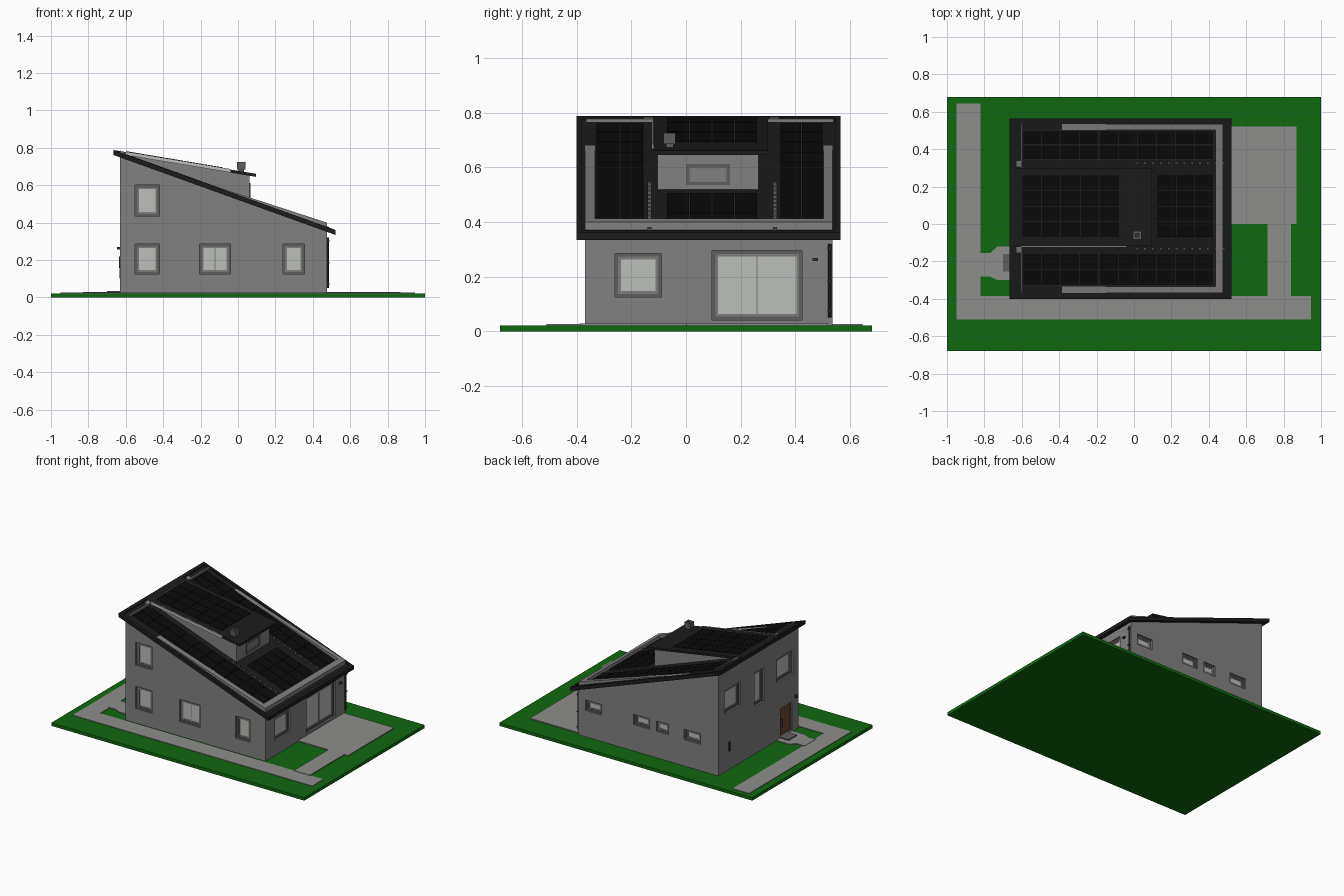
import bpy, bmesh
from mathutils import Vector

if "Cube" in bpy.data.objects:
    bpy.data.objects.remove(bpy.data.objects["Cube"])


def mat(name, r, g, b):
    m = bpy.data.materials.new(name)
    m.diffuse_color = (r, g, b, 1)
    m.use_nodes = True
    m.node_tree.nodes["Principled BSDF"].inputs["Base Color"].default_value = m.diffuse_color
    return m


GRASS = mat("grass", .005, .14, .005)
PAVING = mat("paving", .27, .27, .26)
WALL = mat("wall_render", .22, .22, .22)
TRIM = mat("frame_dark", .11, .11, .11)
SASH = mat("frame_light", .2, .2, .2)
GLASS = mat("glass", .5, .52, .48)
ROOF = mat("roof_dark", .012, .012, .012)
PANEL = mat("panel_black", .003, .003, .003)
SEAM = mat("panel_seam", .03, .03, .03)
WOOD = mat("door_wood", .16, .06, .025)
METAL = mat("dark_metal", .03, .03, .03)


def finish(name, bm, m):
    bmesh.ops.recalc_face_normals(bm, faces=bm.faces)
    me = bpy.data.meshes.new(name)
    bm.to_mesh(me)
    bm.free()
    ob = bpy.data.objects.new(name, me)
    bpy.context.collection.objects.link(ob)
    if m:
        me.materials.append(m)
    return ob


def extrude(bm, pts, vec):
    f = bm.faces.new([bm.verts.new(p) for p in pts])
    r = bmesh.ops.extrude_face_region(bm, geom=[f])
    bmesh.ops.translate(bm, vec=vec, verts=[v for v in r["geom"] if isinstance(v, bmesh.types.BMVert)])


def prisms(name, items, m):
    """Each item: (xz profile, y0, y1)."""
    bm = bmesh.new()
    for prof, y0, y1 in items:
        extrude(bm, [(x, y0, z) for x, z in prof], (0, y1 - y0, 0))
    return finish(name, bm, m)


def boxes(name, items, m):
    """Each item: two opposite corners."""
    out = []
    for a, b in items:
        (x0, x1), (y0, y1), (z0, z1) = [sorted(p) for p in zip(a, b)]
        out.append(([(x0, z0), (x1, z0), (x1, z1), (x0, z1)], y0, y1))
    return prisms(name, out, m)


def plate(name, pts, z0, z1, m):
    bm = bmesh.new()
    extrude(bm, [(x, y, z0) for x, y in pts], (0, 0, z1 - z0))
    return finish(name, bm, m)


def main_z(x):
    return .785 - .36 * (x + .665)


def dormer_z(x):
    return .787 - .167 * (x + .66)


def slab(f, x0, x1, y0, y1, d0, d1):
    return ([(x0, f(x0) + d0), (x1, f(x1) + d0), (x1, f(x1) + d1), (x0, f(x0) + d1)], y0, y1)


# Ground and paving
boxes("lawn", [((-1, -.68, 0), (1, .68, .022))], GRASS)
plate("perimeter_path", [(-.95, -.51), (.945, -.51), (.945, -.385), (-.82, -.385), (-.82, .645), (-.95, .645)],
      .015, .026, PAVING)
plate("terrace", [(.45, 0), (.715, 0), (.715, -.39), (.84, -.39), (.84, 0), (.87, 0), (.87, .52), (.45, .52)],
      .015, .029, PAVING)
plate("entrance_path", [(-.83, -.28), (-.77, -.28), (-.73, -.30), (-.62, -.30), (-.62, -.12),
                        (-.73, -.12), (-.77, -.155), (-.83, -.155)], .015, .028, PAVING)
boxes("door_step", [((-.70, -.255, .02), (-.62, -.16, .035))], TRIM)

# Hollow walls
walls = prisms("walls", [([(-.63, .015), (.475, .015), (.475, .40), (-.63, .76)], -.37, .535)], WALL)
room = prisms("room_cutter", [([(-.595, .04), (.437, .04), (.437, .9), (-.595, .9)], -.333, .503)], None)
cutters = [room]

# Positions on a wall: u along it, d inward, z up
SIDES = {
    "front": lambda u, d, z: (u, -.37 + d, z),
    "back": lambda u, d, z: (u, .535 - d, z),
    "left": lambda u, d, z: (-.63 + d, u, z),
    "right": lambda u, d, z: (.475 - d, u, z),
    "dormer": lambda u, d, z: (.062 - d, u, z),
}


def frame(name, P, u0, u1, z0, z1, w, d0, d1, m, extra=()):
    bars = [(u0, u0 + w, z0, z1), (u1 - w, u1, z0, z1),
            (u0 + w, u1 - w, z0, z0 + w), (u0 + w, u1 - w, z1 - w, z1)] + list(extra)
    return boxes(name, [(P(a, d0, c), P(b, d1, e)) for a, b, c, e in bars], m)


def window(name, side, u0, u1, z0, z1, mullion=False, cut=True, w=.012):
    P = SIDES[side]
    r = .012 if cut else -.004
    if cut:
        cutters.append(boxes(name + "_cutter", [(P(u0, -.03, z0), P(u1, .06, z1))], None))
    frame(name + "_frame", P, u0, u1, z0, z1, w, r, r + .024, TRIM)
    mid = (u0 + u1) / 2
    extra = [(mid - .002, mid + .002, z0 + w, z1 - w)] if mullion else []
    frame(name + "_sash", P, u0 + w, u1 - w, z0 + w, z1 - w, w * .8, r + .003, r + .02, SASH, extra)
    boxes(name + "_glass", [(P(u0 + w, r + .006, z0 + w), P(u1 - w, r + .012, z1 - w))], GLASS)


# Windows on every side
for i, (side, u0, u1, z0, z1, mu) in enumerate([
        ("front", -.55, -.42, .435, .60, 0), ("front", -.55, -.42, .125, .285, 0),
        ("front", -.205, -.04, .125, .285, 1), ("front", .24, .355, .125, .285, 0),
        ("right", -.26, -.09, .125, .285, 0), ("right", .095, .425, .042, .295, 1),
        ("back", -.49, -.36, .21, .285, 0), ("back", -.235, -.14, .21, .285, 0),
        ("back", -.085, .04, .21, .285, 0), ("back", .295, .42, .21, .285, 0),
        ("left", .285, .466, .435, .60, 0), ("left", .02, .125, .36, .60, 0),
        ("left", -.306, -.125, .435, .60, 0)]):
    window(f"window_{i + 1}", side, u0, u1, z0, z1, mu)

# Front door, handle and small wall fittings
L = SIDES["left"]
cutters.append(boxes("door_cutter", [(L(-.30, -.03, .03), L(-.165, .06, .235))], None))
frame("door_frame", L, -.30, -.165, .03, .235, .008, .01, .035, TRIM)
boxes("front_door", [(L(-.292, .015, .03), L(-.173, .03, .227))], WOOD)
boxes("door_handle", [(L(-.19, -.004, .10), L(-.185, .015, .15))], METAL)
boxes("letter_box", [(L(.405, -.007, .155), L(.418, .002, .22))], METAL)
boxes("entrance_lamp", [(L(-.345, -.018, .255), L(-.325, .002, .27))], METAL)
R = SIDES["right"]
boxes("terrace_lamp", [(R(.462, -.012, .257), R(.482, .002, .268))], METAL)
bm = bmesh.new()
bmesh.ops.create_cone(bm, cap_ends=True, segments=10, radius1=.006, radius2=.006, depth=.27)
bmesh.ops.translate(bm, vec=(.481, .526, .185), verts=bm.verts)
finish("downpipe", bm, METAL)
boxes("downpipe_brackets", [((.47, .518, z), (.49, .534, z + .008)) for z in (.07, .18, .30)], METAL)

# Cut the openings
bpy.context.view_layer.objects.active = walls
for c in cutters:
    md = walls.modifiers.new("cut", "BOOLEAN")
    md.operation, md.solver, md.object = "DIFFERENCE", "EXACT", c
    bpy.ops.object.modifier_apply(modifier=md.name)
    bpy.data.objects.remove(c)

# Main roof with raised border
X0, X1, Y0, Y1 = -.665, .52, -.40, .565
prisms("main_roof", [slab(main_z, X0, X1, Y0, Y1, -.022, -.004)], ROOF)
prisms("roof_border", [slab(main_z, X0, X1, Y0, Y0 + .02, -.024, .003),
                       slab(main_z, X0, X1, Y1 - .02, Y1, -.024, .003),
                       slab(main_z, X0, X0 + .02, Y0, Y1, -.024, .003),
                       slab(main_z, X1 - .02, X1, Y0, Y1, -.024, .003)], ROOF)

# Dormer
prisms("dormer_walls", [([(-.6, .745), (.062, .50), (.062, dormer_z(.062) - .012), (-.6, dormer_z(-.6) - .012)],
                         -.105, .265)], WALL)
prisms("dormer_roof", [slab(dormer_z, -.66, .095, -.118, .30, -.016, 0)], ROOF)
prisms("dormer_edge_flashing", [slab(dormer_z, -.6, -.04, -.124, -.118, -.016, .003)], GLASS)
window("dormer_window", "dormer", 0, .16, .535, .612, cut=False)


# Solar panels: seam bed with separate modules on top
def array(name, f, x0, x1, y0, y1, nx, ny):
    prisms(name + "_bed", [slab(f, x0, x1, y0, y1, -.006, .002)], SEAM)
    g, dx, dy = .0015, (x1 - x0) / nx, (y1 - y0) / ny
    prisms(name + "_modules", [slab(f, x0 + i * dx + g, x0 + (i + 1) * dx - g,
                                    y0 + j * dy + g, y0 + (j + 1) * dy - g, 0, .005)
                               for i in range(nx) for j in range(ny)], PANEL)


array("panels_front", main_z, -.595, .425, -.328, -.155, 10, 2)
array("panels_back", main_z, -.595, .425, .345, .50, 10, 2)
array("panels_lower", main_z, .125, .425, -.07, .26, 3, 4)
array("panels_dormer", dormer_z, -.6, -.08, -.07, .26, 5, 4)

# Ridge rail, brackets and snow hooks beside the dormer
prisms("ridge_rail", [slab(main_z, -.608, -.600, -.365, .54, .003, .014)], SASH)
prisms("ridge_brackets", [slab(main_z, -.63, -.605, y, y + .035, 0, .012) for y in (-.155, .305)], SASH)
prisms("snow_hooks", [slab(main_z, .01 + i * .042, .024 + i * .042, y, y + .014, -.004, .006)
                      for i in range(12) for y in (-.14, .318)], TRIM)

# Chimney
boxes("chimney", [((.003, -.073, .64), (.032, -.045, .69))], TRIM)
frame("chimney_cap", lambda u, d, z: (u, z, .725 - d), -.005, .04, -.083, -.038, .013, 0, .04, TRIM)
boxes("chimney_flue", [((.005, -.073, .68), (.03, -.048, .712))], METAL)
